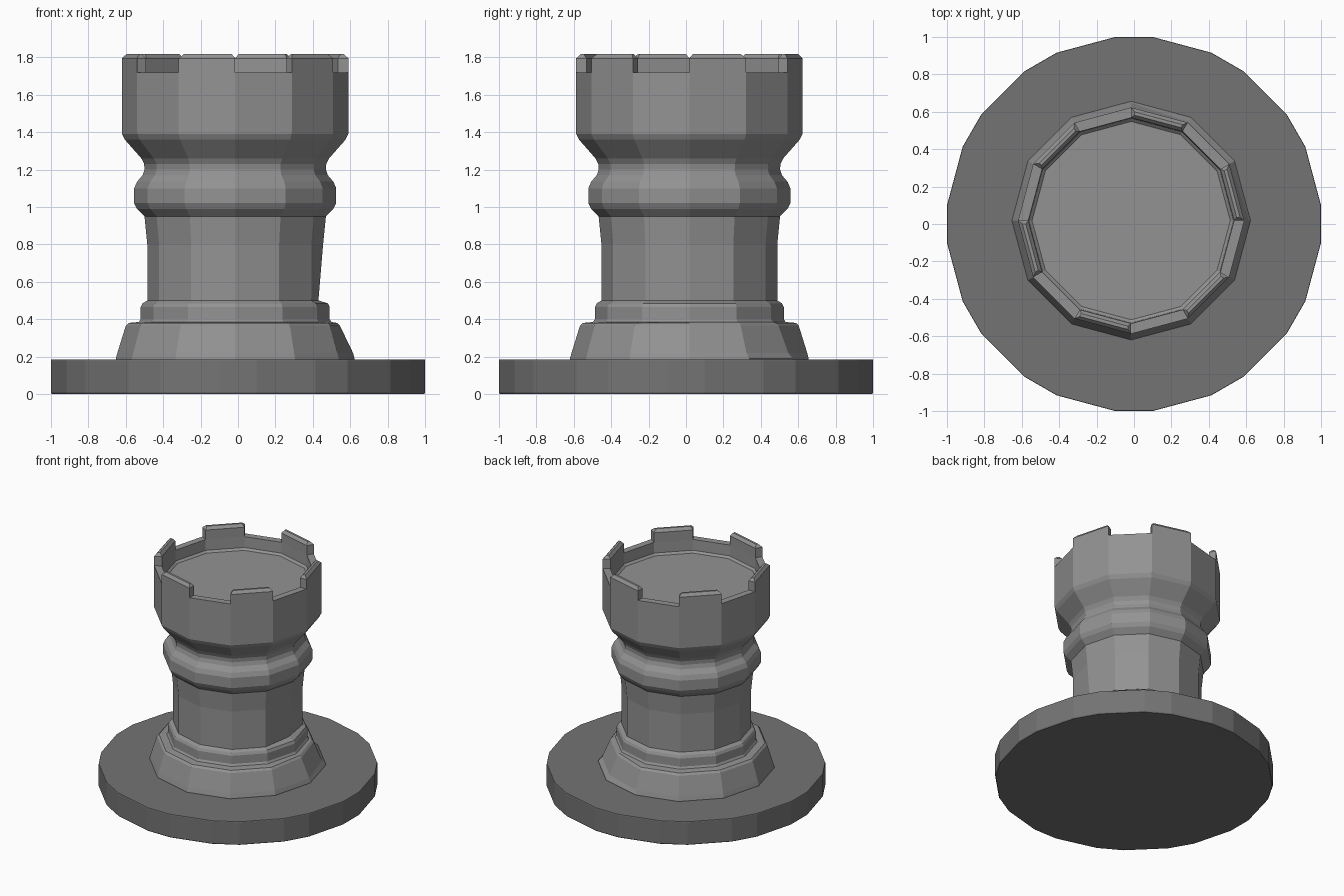
import bpy, bmesh
from math import radians, sin, cos

if "Cube" in bpy.data.objects:
    bpy.data.objects.remove(bpy.data.objects["Cube"])


def lathe(bm, profile, angles, centre=(0, 0), tweak=None):
    """Polygonal revolve of (radius, z) points; closed top and bottom."""
    tweak = tweak or {}
    rings = []
    for r, z in profile:
        ring = []
        for a in angles:
            rr = tweak.get((a, z), r)
            ring.append(bm.verts.new((centre[0] + rr * cos(radians(a)),
                                      centre[1] + rr * sin(radians(a)), z)))
        rings.append(ring)
    n = len(angles)
    bands = []
    for lo, hi in zip(rings, rings[1:]):
        bands.append([bm.faces.new((lo[i], lo[(i + 1) % n], hi[(i + 1) % n], hi[i]))
                      for i in range(n)])
    bm.faces.new(rings[0][::-1])
    bm.faces.new(rings[-1])
    bmesh.ops.recalc_face_normals(bm, faces=bm.faces[:])
    return bands


def finish(bm, name, grey):
    bmesh.ops.recalc_face_normals(bm, faces=bm.faces[:])
    me = bpy.data.meshes.new(name)
    bm.to_mesh(me)
    bm.free()
    mat = bpy.data.materials.new(name + "_grey")
    mat.diffuse_color = (grey, grey, grey, 1)
    mat.use_nodes = True
    mat.node_tree.nodes["Principled BSDF"].inputs["Base Color"].default_value = mat.diffuse_color
    me.materials.append(mat)
    ob = bpy.data.objects.new(name, me)
    bpy.context.collection.objects.link(ob)


# Base disc: twelve sides with clipped corners
bm = bmesh.new()
disc_angles = [30 * k + s for k in range(12) for s in (-5.7, 5.7)]
lathe(bm, [(1.0, 0), (1.005, 0.008), (1.005, 0.18), (1.003, 0.185)], disc_angles)
finish(bm, "base_disc", 0.175)

# Tower: twelve-sided profile from skirt up to the rim and down into the cup
profile = [(0.638, 0.17), (0.638, 0.19), (0.63, 0.22), (0.585, 0.365), (0.57, 0.38),
           (0.515, 0.385), (0.505, 0.4), (0.505, 0.465), (0.495, 0.485), (0.47, 0.5),
           (0.47, 0.8), (0.485, 0.95), (0.525, 0.99), (0.54, 1.02), (0.54, 1.1),
           (0.525, 1.135), (0.495, 1.17), (0.485, 1.2), (0.487, 1.23), (0.502, 1.26),
           (0.59, 1.36), (0.605, 1.39), (0.605, 1.72),
           (0.55, 1.72), (0.547, 1.635), (0.53, 1.62)]
# Chipped skirt and worn shaft on one side
tweak = {(0, 0.365): 0.56, (0, 0.38): 0.545, (0, 0.5): 0.445}
for a in (30, 60):
    tweak[(a, 0.22)] = 0.61
    tweak[(a, 0.365)] = 0.55
    tweak[(a, 0.38)] = 0.535

bm = bmesh.new()
bands = lathe(bm, profile, [30 * k for k in range(12)], (-0.015, 0.018), tweak)

# Battlements: raise every second rim face, with a chamfered top
rim = bands[[p[1] for p in profile].index(1.72)]
for f in rim[::2]:
    top = bmesh.ops.extrude_discrete_faces(bm, faces=[f])["faces"][0]
    for v in top.verts:
        v.co.z += 0.075
    bmesh.ops.inset_region(bm, faces=[top], thickness=0.018, depth=0.022,
                           use_even_offset=True)
finish(bm, "tower", 0.29)
